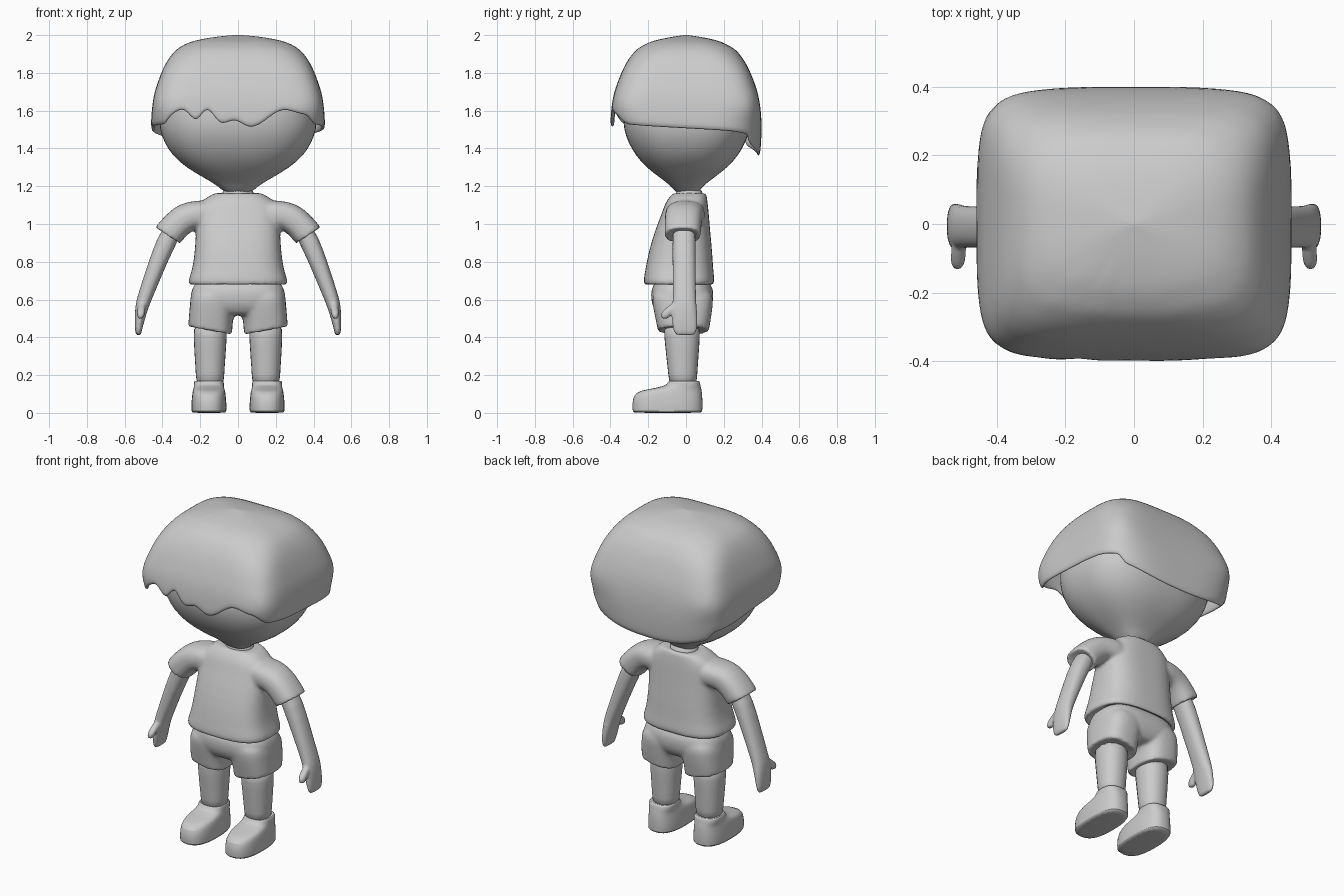
import bpy, bmesh
from math import sin, cos, pi


def squircle(a, n):
    """Point on a unit superellipse at polar angle a."""
    c, s = cos(a), sin(a)
    r = (abs(c) ** n + abs(s) ** n) ** (-1 / n)
    return r * c, r * s


def interp(table, v, ease=False):
    """Interpolate in a sorted list of (key, value)."""
    if v <= table[0][0]:
        return table[0][1]
    for (a, p), (b, q) in zip(table, table[1:]):
        if v <= b:
            t = (v - a) / (b - a)
            if ease:
                t = (1 - cos(pi * t)) / 2
            return p + (q - p) * t
    return table[-1][1]


def new_object(name, bm):
    mesh = bpy.data.meshes.new(name)
    bm.to_mesh(mesh)
    bm.free()
    ob = bpy.data.objects.new(name, mesh)
    bpy.context.collection.objects.link(ob)
    bpy.ops.object.select_all(action='DESELECT')
    ob.select_set(True)
    bpy.context.view_layer.objects.active = ob
    return ob


def skin(name, rows, cap_start=True, cap_end=True, mirror=False, thick=0):
    """Skin rows of points into a smooth tube."""
    bm = bmesh.new()
    loops = [[bm.verts.new(p) for p in row] for row in rows]
    k = len(loops[0])
    for lo, hi in zip(loops, loops[1:]):
        for i in range(k):
            j = (i + 1) % k
            bm.faces.new((lo[i], lo[j], hi[j], hi[i]))
    if cap_start:
        bm.faces.new(loops[0][::-1])
    if cap_end:
        bm.faces.new(loops[-1])
    bmesh.ops.recalc_face_normals(bm, faces=bm.faces)
    ob = new_object(name, bm)
    if thick:
        m = ob.modifiers.new("Thickness", 'SOLIDIFY')
        m.thickness, m.offset = thick, -1
    m = ob.modifiers.new("Subdivide", 'SUBSURF')
    m.levels = m.render_levels = 1
    if mirror:
        ob.modifiers.new("Mirror", 'MIRROR').use_mirror_merge = False
    bpy.ops.object.shade_smooth_by_angle(angle=0.7)
    return ob


def loft(name, rings, n=2.5, seg=24, **kw):
    """Rings are (x, y, z, rx, ry, tilt about y)."""
    rows = []
    for x, y, z, rx, ry, *tilt in rings:
        t = tilt[0] if tilt else 0
        row = []
        for i in range(seg):
            u, v = squircle(2 * pi * i / seg, n)
            row.append((x + u * rx * cos(t), y + v * ry, z + u * rx * sin(t)))
        rows.append(row)
    return skin(name, rows, **kw)


def fuse(name, parts, voxel, smooth):
    """Melt overlapping parts into one soft surface."""
    bm = bmesh.new()
    deps = bpy.context.evaluated_depsgraph_get()
    for p in parts:
        bm.from_mesh(p.evaluated_get(deps).to_mesh())
    for p in parts:
        bpy.data.objects.remove(p)
    ob = new_object(name, bm)
    m = ob.modifiers.new("Merge", 'REMESH')
    m.mode, m.voxel_size, m.use_smooth_shade = 'VOXEL', voxel, True
    m = ob.modifiers.new("Soften", 'SMOOTH')
    m.factor, m.iterations = .5, smooth
    return ob


# Head and neck
loft("head", [(0, 0.005, z, rx, ry) for z, rx, ry in [
    (1.16, .07, .06), (1.20, .10, .08), (1.25, .19, .15), (1.30, .275, .215),
    (1.36, .345, .27), (1.43, .39, .31), (1.50, .415, .335), (1.58, .42, .34),
    (1.70, .40, .32), (1.80, .34, .27), (1.88, .20, .17), (1.90, .05, .05)]], n=2.7, seg=32)
loft("neck", [(0, .02, 1.10, .09, .08), (0, .02, 1.15, .083, .073), (0, .01, 1.20, .083, .07)], n=2)

# Hair: square-ish cap with a wavy fringe and a lower back
fringe = [(-.45, 1.49), (-.42, 1.54), (-.29, 1.61), (-.22, 1.54), (-.17, 1.615), (-.085, 1.53),
          (-.02, 1.55), (.065, 1.512), (.25, 1.605), (.35, 1.58), (.45, 1.51)]
cap = [(1.37, .985), (1.46, 1), (1.55, 1), (1.63, .987), (1.70, .96), (1.80, .885), (1.87, .81),
       (1.93, .705), (1.97, .53), (1.99, .29), (2.001, .03)]
corner = [(1.40, 3.5), (1.52, 4.2), (1.64, 6.2), (1.75, 5.5), (2.0, 3)]


def hair_rim(x, y):
    left = max(0, -x / .46)
    if abs(y) / .4 > abs(x) / .46:
        if y < 0:
            return interp(fringe, x, True)
        return 1.36 + .09 * (abs(x) / .46) ** 2 - .02 * left
    back = max(0, y / .4)
    return 1.505 - .02 * y / .35 - .035 * back ** 6 - .02 * left * back


hair_rows = []
for r in range(17):
    row = []
    for i in range(112):
        a = 2 * pi * i / 112
        u, v = squircle(a, 5)
        rim = hair_rim(u * .46, v * .4)
        z = rim + (2.001 - rim) * sin(r / 16 * pi / 2)
        u, v = squircle(a, interp(corner, z, True))
        k = interp(cap, z)
        row.append((u * .46 * k, v * .40 * k ** 1.25, z))
    hair_rows.append(row)
skin("hair", hair_rows, cap_start=False, thick=.02)

# Shirt: body with hem and neckline, fused with the sleeves
body = loft("shirt_body", [(0, y, z, rx, ry) for y, z, rx, ry in [
    (-.035, .72, .20, .15), (-.037, .682, .23, .163), (-.037, .672, .260, .184),
    (-.037, .70, .265, .189), (-.036, .75, .243, .180), (-.03, .85, .228, .169),
    (-.018, .97, .222, .145), (-.003, 1.06, .215, .123), (.002, 1.11, .205, .113),
    (.012, 1.145, .160, .098), (.022, 1.172, .110, .083), (.022, 1.155, .085, .07)]], n=3, seg=32)
sleeve = loft("sleeve", [
    (.10, -.001, 1.055, .07, .105, 1.57), (.20, -.004, 1.05, .079, .106, 1.35),
    (.265, -.012, 1.042, .081, .099, .95), (.32, -.015, 1.003, .077, .097, .7),
    (.371, -.017, .943, .079, .096, .57), (.377, -.017, .930, .077, .094, .57),
    (.366, -.017, .950, .055, .07, .57)], n=2.6, mirror=True)
fuse("shirt", [body, sleeve], .010, 9)

# Arms running into mitten hands, fused with the thumbs
arm = loft("arm", [
    (.325, -.01, 1.0, .05, .06, .5), (.38, -.01, .91, .053, .062, .45),
    (.437, -.01, .765, .046, .062, .38), (.487, -.008, .63, .040, .061, .33),
    (.506, -.008, .575, .037, .064, .25), (.517, -.008, .52, .030, .069, .18),
    (.525, -.006, .46, .022, .068, .1), (.528, -.004, .422, .016, .06, .1),
    (.528, -.004, .409, .010, .046, .1)], n=2.5, seg=16, mirror=True)
thumb = loft("thumb", [
    (.508, -.035, .595, .016, .025), (.510, -.062, .565, .022, .032), (.512, -.092, .54, .024, .036),
    (.515, -.108, .52, .022, .030), (.516, -.113, .495, .014, .020)], n=2, seg=12, mirror=True)
fuse("arms", [arm, thumb], .008, 4)

# Shorts: seat and two legs with slanted hems
seat = loft("shorts_seat", [(0, -.02, z, rx, ry) for z, rx, ry in [
    (.71, .20, .13), (.685, .228, .147), (.65, .247, .166), (.60, .253, .165),
    (.56, .250, .155), (.525, .235, .13), (.515, .21, .11)]], n=3, seg=32)
short = loft("shorts_leg", [
    (.124, -.020, .67, .09, .135), (.127, -.019, .62, .125, .163), (.131, -.017, .57, .124, .159),
    (.144, -.015, .505, .116, .148, .1), (.147, -.014, .443, .118, .136, .18),
    (.147, -.014, .428, .117, .134, .18), (.147, -.014, .445, .096, .11, .18)], n=3, mirror=True)
fuse("shorts", [seat, short], .010, 6)

# Legs
loft("leg", [
    (.147, -.022, .48, .090, .099), (.147, -.021, .41, .091, .098), (.148, -.019, .30, .084, .088),
    (.148, -.017, .20, .077, .078), (.148, -.016, .14, .075, .076)], n=2.4, seg=12, mirror=True)

# Shoes: (z, toe y, heel y, half width)
loft("shoe", [(.154, (a + b) / 2, z, w, (b - a) / 2) for z, a, b, w in [
    (0, -.276, .081, .087), (.004, -.283, .087, .093), (.05, -.285, .088, .093),
    (.095, -.277, .086, .089), (.118, -.245, .083, .085), (.130, -.17, .080, .081),
    (.145, -.105, .077, .079), (.165, -.094, .073, .079), (.172, -.088, .067, .075),
    (.166, -.075, .05, .06)]], n=2.8, mirror=True)
